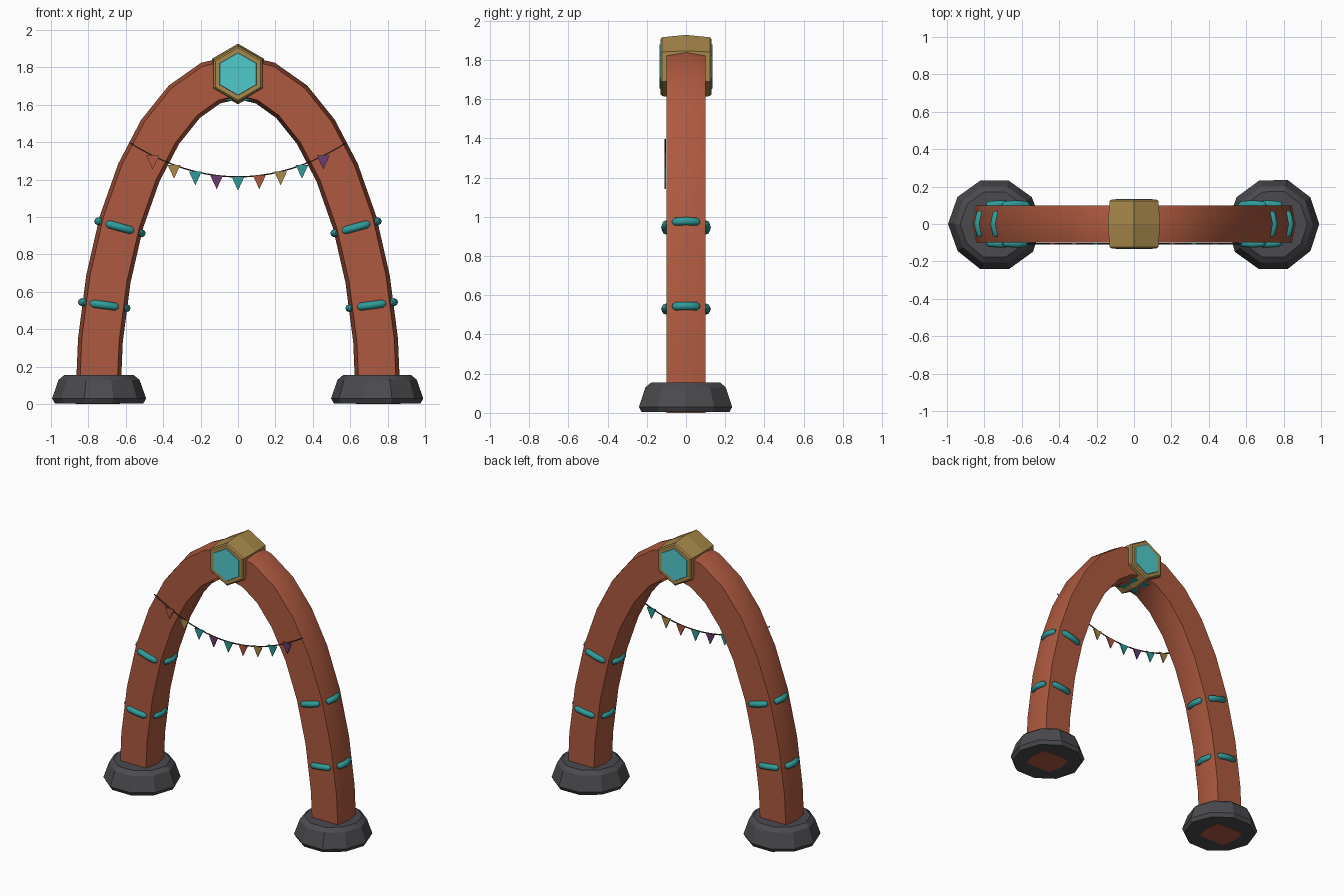
import bpy, bmesh, math, random
from mathutils import Vector, Matrix

random.seed(4)
cube = bpy.data.objects.get("Cube")
if cube:
    bpy.data.objects.remove(cube, do_unlink=True)


def material(name, rgb):
    m = bpy.data.materials.new(name)
    m.use_nodes = True
    color = (*rgb, 1)
    m.diffuse_color = color
    m.node_tree.nodes["Principled BSDF"].inputs["Base Color"].default_value = color
    return m


terracotta = material("terracotta", (0.42, 0.1, 0.05))
stone = material("dark stone", (0.07, 0.07, 0.078))
gold = material("old gold", (0.39, 0.25, 0.07))
teal = material("teal", (0.03, 0.33, 0.32))
gem_blue = material("bright turquoise", (0.08, 0.6, 0.6))
purple = material("purple", (0.15, 0.045, 0.16))
cord = material("dark cord", (0.05, 0.03, 0.02))


def build(name, rings, mat, smooth=None):
    """Skin a list of closed rings of points and cap both ends."""
    bm = bmesh.new()
    loops = [[bm.verts.new(p) for p in ring] for ring in rings]
    n = len(loops[0])
    for a, b in zip(loops, loops[1:]):
        for i in range(n):
            j = (i + 1) % n
            bm.faces.new((a[i], a[j], b[j], b[i]))
    bm.faces.new(loops[0])
    bm.faces.new(loops[-1])
    bmesh.ops.recalc_face_normals(bm, faces=bm.faces)
    mesh = bpy.data.meshes.new(name)
    bm.to_mesh(mesh)
    bm.free()
    obj = bpy.data.objects.new(name, mesh)
    bpy.context.collection.objects.link(obj)
    mesh.materials.append(mat)
    if smooth:
        bpy.ops.object.select_all(action="DESELECT")
        obj.select_set(True)
        bpy.context.view_layer.objects.active = obj
        bpy.ops.object.shade_smooth_by_angle(angle=math.radians(smooth))
    return obj


def tube(name, points, radius, mat, sides=8, rounded=False):
    """Sweep a circle along a path; rounded ends taper inwards."""
    points = [Vector(p) for p in points]
    rings = []
    last = len(points) - 1
    for i, p in enumerate(points):
        along = (points[min(i + 1, last)] - points[max(i - 1, 0)]).normalized()
        turn = along.to_track_quat("Z", "Y")
        r = radius * (0.5 if rounded and i in (0, last) else 1)
        rings.append([p + turn @ Vector((r * math.cos(a), r * math.sin(a), 0))
                      for a in (math.tau * k / sides for k in range(sides))])
    return build(name, rings, mat, 50)


HALF_SPAN, RISE = 0.75, 1.75


def arch_frame(t):
    """Centre and outward normal of the elliptical arch at angle t."""
    c = Vector((HALF_SPAN * math.cos(t), 0, RISE * math.sin(t)))
    n = Vector((math.cos(t) / HALF_SPAN, 0, math.sin(t) / RISE)).normalized()
    return c, n


# Arch with shallow ridges along its outer and inner faces
section = [(0.12, 0), (0.1, 0.1), (-0.1, 0.1), (-0.12, 0), (-0.1, -0.1), (0.1, -0.1)]
steps = 16
rings = []
for i in range(steps + 1):
    c, n = arch_frame(math.pi * i / steps)
    rings.append([c + n * u + Vector((0, v, 0)) for u, v in section])
build("arch", rings, terracotta, 30)

# Chipped stone feet
foot_profile = [(0.235, 0.004), (0.25, 0.03), (0.215, 0.13), (0.185, 0.155)]
for side, label in ((1, "left"), (-1, "right")):
    wobble = [random.uniform(0.97, 1.02) for _ in range(10)]
    rings = [[(side * (0.745 + r * w * math.cos(k * math.tau / 10)),
               r * w * math.sin(k * math.tau / 10), z)
              for k, w in enumerate(wobble)] for r, z in foot_profile]
    build(label + "_foot", rings, stone, 25)

# Glowing dashes on all four faces of each leg
for label, flip in (("left", False), ("right", True)):
    for level, angle in (("lower", 17.6), ("upper", 32.7)):
        t = math.radians(180 - angle if flip else angle)
        c, n = arch_frame(t)
        for s, face in ((-1, "front"), (1, "back")):
            path = [c + n * u + Vector((0, s * v, 0)) for u, v in
                    ((-0.075, 0.097), (-0.06, 0.101), (0, 0.106), (0.06, 0.101), (0.075, 0.097))]
            tube(f"{label}_{level}_{face}_dash", path, 0.021, teal, rounded=True)
        for s, face in ((1, "outer"), (-1, "inner")):
            path = [c + n * s * u + Vector((0, v, 0)) for u, v in
                    ((0.104, -0.068), (0.108, -0.055), (0.121, 0), (0.108, 0.055), (0.104, 0.068))]
            tube(f"{label}_{level}_{face}_dash", path, 0.021, teal, rounded=True)


# Hexagonal keystone with a gem on both faces
def hexagon(r, y):
    return [(r * math.sin(k * math.tau / 6), y, 1.765 + r * math.cos(k * math.tau / 6))
            for k in range(6)]


build("keystone", [hexagon(r, y) for r, y in
                   ((0.14, -0.13), (0.15, -0.122), (0.162, 0), (0.15, 0.122), (0.14, 0.13))], gold)
for s, face in ((-1, "front"), (1, "back")):
    build(face + "_gem", [hexagon(0.116, s * 0.126), hexagon(0.112, s * 0.134)], gem_blue)

# Small plate under the crown
build("crown_plate", [[(x, y, z) for x, y in ((-0.075, -0.07), (0.075, -0.07), (0.075, 0.07), (-0.075, 0.07))]
                      for z in (1.622, 1.64)], teal)


# Sagging cord with pennants across the front
def sag(x):
    return 1.215 + 0.18 * (x / 0.575) ** 2


CORD_Y = -0.106
tube("bunting_cord", [(x, CORD_Y, sag(x)) for x in (0.575 * (i / 10 - 1) for i in range(21))],
     0.004, cord, sides=6)
colors = [terracotta, gold, teal, purple, teal, terracotta, gold, teal, purple]
for i, mat in enumerate(colors):
    x = 0.114 * (i - 4)
    z = sag(x)
    build(f"pennant_{i + 1}",
          [[(x - 0.034, y, z), (x + 0.034, y, z), (x, y, z - 0.073)]
           for y in (CORD_Y - 0.004, CORD_Y + 0.004)], mat)
